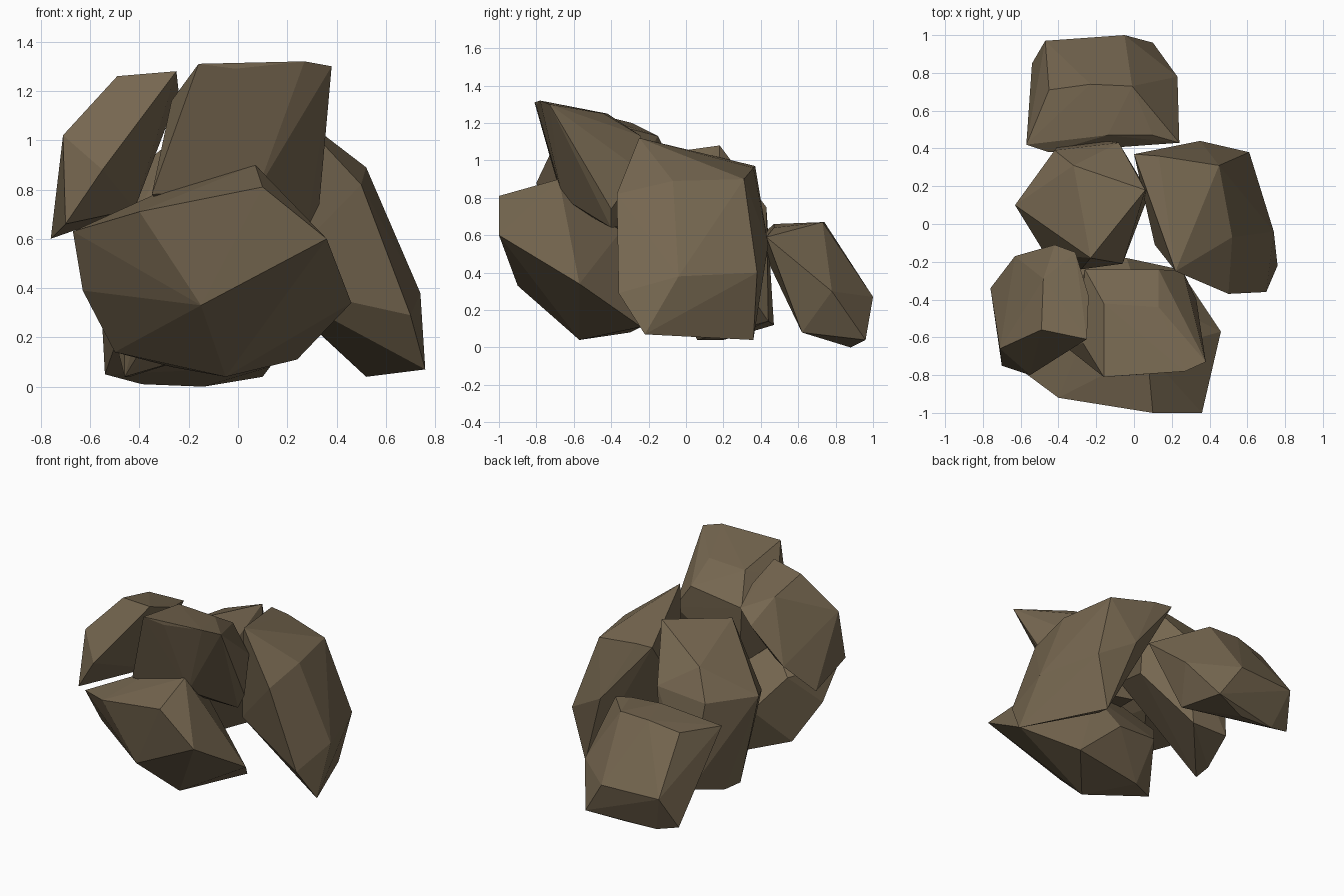
import bpy, bmesh

stone = bpy.data.materials.new("brown stone")
stone.diffuse_color = (0.18, 0.135, 0.08, 1)


def rock(name, *corners):
    """Flat-faced boulder: the hull around a few corner points."""
    bm = bmesh.new()
    for c in corners:
        bm.verts.new(c)
    bmesh.ops.convex_hull(bm, input=bm.verts)
    loose = [v for v in bm.verts if not v.link_faces]
    bmesh.ops.delete(bm, geom=loose, context='VERTS')
    bmesh.ops.recalc_face_normals(bm, faces=bm.faces)
    mesh = bpy.data.meshes.new(name)
    bm.to_mesh(mesh)
    bm.free()
    mesh.materials.append(stone)
    ob = bpy.data.objects.new(name, mesh)
    bpy.context.collection.objects.link(ob)
    return ob


# low boulder at the back: upper corners, middle, foot
rock("back_rock",
     (-.45, .71, .63), (-.23, .74, .67), (-.01, .73, .67), (-.14, .47, .66),
     (-.57, .42, .60), (-.45, .38, .58), (.10, .47, .64), (.24, .43, .59),
     (.23, .78, .30), (-.05, 1, .27), (-.47, .97, .27), (.10, .96, .04),
     (-.54, .85, .05), (-.14, .88, 0), (-.39, .88, .01), (.13, .62, .08), (-.48, .60, .22))

# leaning boulder in the middle
rock("middle_rock",
     (.06, .18, 1.08), (-.23, -.18, 1.03), (-.32, .31, .90), (-.08, .43, .75),
     (-.63, .10, .70), (-.42, .39, .70), (-.47, -.16, .60), (-.28, -.24, .70),
     (-.06, -.21, .70), (.08, .16, .55), (-.46, .06, .04), (-.44, .2, .04),
     (-.36, .47, .12), (-.12, .44, .14))

# tall slab on the right
rock("right_rock",
     (.22, -.25, 1.12), (.0, .37, .97), (.13, .36, .96), (.45, .31, .90),
     (.52, -.07, .89), (.50, -.37, .82), (.11, -.11, .75), (.11, -.11, .42),
     (.35, .44, .55), (.61, .38, .40), (.74, -.04, .38), (.70, -.36, .29),
     (.76, -.22, .07), (.52, .36, .04), (.58, .20, .06), (.33, .05, .22))

# upper boulder on the left
rock("left_top_rock",
     (-.25, -.61, 1.28), (-.49, -.56, 1.26), (-.48, -.29, 1.20), (-.24, -.38, 1.19),
     (-.31, -.15, 1.13), (-.42, -.11, 1.05), (-.71, -.66, 1.02), (-.63, -.17, .80),
     (-.55, -.80, .88), (-.70, -.75, .66), (-.76, -.34, .60), (-.42, -.38, .72))

# upper boulder leaning forward over the front
rock("front_top_rock",
     (-.16, -.81, 1.31), (-.01, -.80, 1.29), (.27, -.78, 1.32), (.38, -.73, 1.30),
     (-.16, -.42, 1.25), (.13, -.44, 1.25), (-.27, -.63, 1.16), (-.26, -.24, 1.08),
     (.13, -.24, 1.13), (.26, -.25, .95), (.33, -.40, .74), (-.35, -.66, .78),
     (.08, -.66, .80), (.28, -.40, .64), (-.22, -.27, .66))

# large boulder at the front
rock("front_rock",
     (.07, -.68, .90), (.10, -1, .81), (-.15, -.91, .72), (-.40, -.92, .71),
     (-.67, -.72, .63), (.36, -1, .60), (-.25, -.55, .82), (-.50, -.40, .60),
     (.46, -.57, .34), (-.15, -.90, .33), (-.63, -.60, .39), (-.50, -.45, .14),
     (-.05, -.57, .04), (.24, -.24, .11), (-.27, -.30, .08),
     (-.04, -.18, .36), (-.35, -.22, .40), (.02, -.35, .62))
